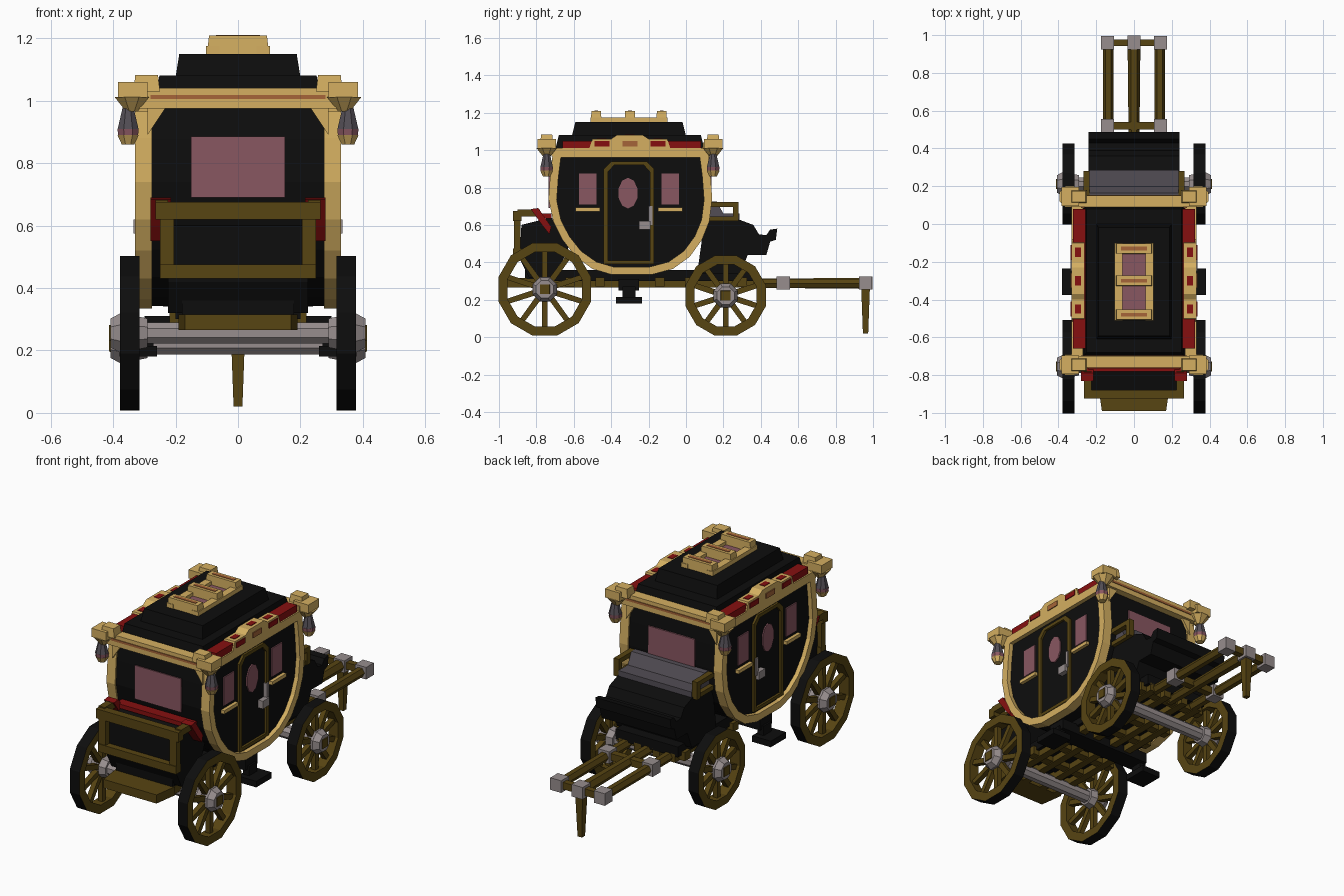
import bpy, bmesh, math
from mathutils import Vector

if "Cube" in bpy.data.objects:
    bpy.data.objects.remove(bpy.data.objects["Cube"])


def material(name, rgb):
    m = bpy.data.materials.new(name)
    m.diffuse_color = (*rgb, 1)
    m.use_nodes = True
    m.node_tree.nodes["Principled BSDF"].inputs["Base Color"].default_value = m.diffuse_color
    return m


GOLD = material("gold", (0.66, 0.43, 0.12))
BROWN = material("dark_wood", (0.095, 0.058, 0.006))
BLACK = material("black_lacquer", (0.004, 0.004, 0.004))
PINK = material("rose_glass", (0.25, 0.095, 0.12))
GREY = material("pale_metal", (0.31, 0.27, 0.27))
SEAT = material("dark_upholstery", (0.085, 0.075, 0.09))
RED = material("red_paint", (0.24, 0.005, 0.005))
RUST = material("copper_trim", (0.38, 0.13, 0.04))


def finish(name, bm, mats, mirror=False):
    bmesh.ops.recalc_face_normals(bm, faces=bm.faces)
    me = bpy.data.meshes.new(name)
    bm.to_mesh(me)
    bm.free()
    for m in mats if isinstance(mats, list) else [mats]:
        me.materials.append(m)
    ob = bpy.data.objects.new(name, me)
    bpy.context.collection.objects.link(ob)
    if mirror:
        ob.modifiers.new("Mirror", 'MIRROR').use_mirror_merge = False
    return ob


def place(axis, t, p):
    q = list(p)
    q.insert("xyz".index(axis), t)
    return q


def prism(name, pts, axis, a, b, mat, mirror=False, scale=1):
    """Extrude a profile along an axis, optionally scaling the far end."""
    bm = bmesh.new()
    cx, cy = [(min(c) + max(c)) / 2 for c in zip(*pts)]
    end = [(cx + (u - cx) * scale, cy + (v - cy) * scale) for u, v in pts]
    lo = [bm.verts.new(place(axis, a, p)) for p in pts]
    hi = [bm.verts.new(place(axis, b, p)) for p in end]
    bm.faces.new(lo)
    bm.faces.new(hi)
    for i in range(len(pts)):
        bm.faces.new((lo[i - 1], lo[i], hi[i], hi[i - 1]))
    return finish(name, bm, mat, mirror)


def box(name, x, y, z, mat, mirror=False, scale=1):
    pts = [(x[0], y[0]), (x[1], y[0]), (x[1], y[1]), (x[0], y[1])]
    return prism(name, pts, 'z', z[0], z[1], mat, mirror, scale)


def ring(name, outer, inner, axis, a, b, mats, mirror=False):
    """Frame between two matching outlines; the outer wall takes the last material."""
    bm = bmesh.new()
    loops = [[bm.verts.new(place(axis, t, p)) for p in pts]
             for pts, t in ((outer, a), (outer, b), (inner, b), (inner, a))]
    for k in range(4):
        p, q = loops[k], loops[(k + 1) % 4]
        for i in range(len(outer)):
            f = bm.faces.new((p[i - 1], p[i], q[i], q[i - 1]))
            if k == 0 and isinstance(mats, list):
                f.material_index = 1
    return finish(name, bm, mats, mirror)


def rod(name, p, q, r0, r1, mat, sides=8, mirror=False):
    p, q = Vector(p), Vector(q)
    bm = bmesh.new()
    bmesh.ops.create_cone(bm, cap_ends=True, segments=sides, radius1=r0, radius2=r1, depth=(q - p).length)
    rot = (q - p).to_track_quat('Z', 'Y').to_matrix()
    turn = math.pi / sides
    for v in bm.verts:
        x, y, z = v.co
        v.co = (p + q) / 2 + rot @ Vector((x * math.cos(turn) - y * math.sin(turn),
                                           x * math.sin(turn) + y * math.cos(turn), z))
    return finish(name, bm, mat, mirror)


def scaled(pts, c, su, sv):
    return [(c[0] + (u - c[0]) * su, c[1] + (v - c[1]) * sv) for u, v in pts]


# Cabin body and the gold hoops along its side edges
outline = [(-0.71, 1.0), (-0.725, 0.88), (-0.735, 0.74), (-0.71, 0.62), (-0.66, 0.52), (-0.59, 0.43),
           (-0.50, 0.365), (-0.40, 0.335), (-0.18, 0.335), (-0.07, 0.365), (0.02, 0.43), (0.085, 0.52),
           (0.125, 0.62), (0.14, 0.74), (0.13, 0.88), (0.115, 1.0)]
mid = (-0.297, 0.68)
prism("cabin_body", scaled(outline, mid, 0.98, 0.98), 'x', -0.305, 0.305, BLACK)
ring("side_hoop", outline, scaled(outline, mid, 0.9, 0.88), 'x', 0.275, 0.33, GOLD, True)
for y in (-0.735, 0.125):
    prism("corner_bracket", [(0.29, 0.98), (0.29, 0.89), (0.23, 0.98)], 'y', y - 0.005, y + 0.01, GOLD, True)

# Side windows with sills
for y in (-0.525, -0.085):
    box("side_window", (0.304, 0.312), (y - 0.047, y + 0.047), (0.71, 0.875), PINK, True)
    box("window_sill", (0.30, 0.325), (y - 0.065, y + 0.065), (0.672, 0.692), GOLD, True)
# Door with arched frame, oval window and handle
door = [(-0.44, 0.39), (-0.44, 0.90), (-0.40, 0.94), (-0.21, 0.94), (-0.17, 0.90), (-0.17, 0.39)]
ring("door_frame", door, scaled(door, (-0.305, 0.66), 0.83, 0.93), 'x', 0.30, 0.318, BROWN, True)
oval = [(-0.31 + 0.053 * math.cos(a), 0.77 + 0.082 * math.sin(a))
        for a in [math.tau * (i + 0.5) / 10 for i in range(10)]]
prism("door_window", oval, 'x', 0.304, 0.312, PINK, True)
box("door_handle", (0.305, 0.335), (-0.25, -0.19), (0.575, 0.62), GREY, True)
box("door_handle_stem", (0.305, 0.325), (-0.20, -0.18), (0.60, 0.70), GREY, True)

# End windows
box("rear_window", (-0.15, 0.15), (-0.735, -0.727), (0.69, 0.885), PINK)
box("front_window", (-0.15, 0.15), (0.127, 0.135), (0.72, 0.885), PINK)

# Cornice and stepped roof
for name, y in (("rear_cornice", -0.73), ("front_cornice", 0.12)):
    box(name, (-0.33, 0.33), (y - 0.03, y + 0.03), (0.975, 1.04), GOLD)
    box("copper_strip", (-0.28, 0.28), (y - 0.034, y + 0.034), (1.005, 1.018), RUST)
box("side_cornice", (0.27, 0.33), (-0.72, 0.12), (0.965, 1.01), GOLD, True)
box("red_roof_edge", (0.24, 0.322), (-0.66, 0.08), (1.0, 1.05), RED, True)
box("roof_lower", (-0.265, 0.265), (-0.70, 0.10), (1.0, 1.08), BLACK, scale=0.95)
box("roof_upper", (-0.20, 0.20), (-0.61, 0.0), (1.075, 1.15), BLACK, scale=0.94)

# Carved side crests with painted panels
crest = [(-0.52, 1.0), (-0.50, 1.06), (-0.40, 1.06), (-0.37, 1.08), (-0.23, 1.08), (-0.20, 1.06),
         (-0.10, 1.06), (-0.08, 1.0)]
prism("side_crest", crest, 'x', 0.262, 0.33, GOLD, True)
for i, y in enumerate((-0.45, -0.30, -0.15)):
    top = 1.082 if i == 1 else 1.062
    box("crest_panel", (0.328, 0.335), (y - 0.04, y + 0.04), (1.02, 1.05), RUST if i == 1 else RED, True)
    box("crest_top_panel", (0.28, 0.312), (y - 0.025, y + 0.025), (top - 0.005, top + 0.001), RED, True)

# Roof lantern with two glazed openings
box("skylight_glass", (-0.08, 0.08), (-0.48, -0.13), (1.145, 1.155), PINK)
box("skylight_rail", (0.06, 0.102), (-0.51, -0.10), (1.14, 1.175), GOLD, True)
for y in (-0.48, -0.30, -0.13):
    box("skylight_bar", (-0.1, 0.1), (y - 0.028, y + 0.028), (1.14, 1.208), GOLD, scale=0.93)
    box("skylight_bar_stripe", (-0.07, 0.07), (y - 0.010, y + 0.010), (1.204, 1.211), RUST)

# Corner finials and hanging lamps
for y in (-0.745, 0.145):
    box("corner_finial", (0.29, 0.385), (y - 0.05, y + 0.05), (1.01, 1.06), GOLD, True)
    rod("finial_base", (0.34, y, 0.965), (0.34, y, 1.012), 0.02, 0.06, GOLD, 8, True)
    box("finial_cap", (0.25, 0.335), (y - 0.035, y + 0.035), (1.03, 1.083), GOLD, True, 0.85)
    rod("lamp_hood", (0.352, y, 0.91), (0.352, y, 0.99), 0.036, 0.016, SEAT, 8, True)
    rod("lamp_glass", (0.352, y, 0.885), (0.352, y, 0.91), 0.034, 0.037, PINK, 8, True)
    rod("lamp_base", (0.352, y, 0.86), (0.352, y, 0.89), 0.022, 0.037, GOLD, 8, True)

# Wheels, spokes, hubs and axles
for label, y, r in (("rear", -0.755, 0.256), ("front", 0.212, 0.222)):
    circ = [(y + r * math.cos(a), r + r * math.sin(a))
            for a in [math.tau * (i + 0.5) / 12 for i in range(12)]]
    k = 1 - 0.05 / r
    ring(label + "_wheel_rim", circ, scaled(circ, (y, r), k, k), 'x', 0.315, 0.378, [BROWN, BLACK], True)
    for i in range(10):
        a = math.tau * (i + 0.5) / 10
        d = Vector((0, math.cos(a), math.sin(a)))
        c = Vector((0.345, y, r))
        rod(label + "_spoke", c + d * 0.04, c + d * (r - 0.035), 0.022, 0.02, BROWN, 4, True)
    rod(label + "_hub", (0.29, y, r), (0.375, y, r), 0.05, 0.07, GREY, 8, True)
    rod(label + "_hub_nose", (0.374, y, r), (0.408, y, r), 0.07, 0.05, GREY, 8, True)
    rod(label + "_hub_cap", (0.40, y, r), (0.413, y, r), 0.04, 0.036, BROWN, 4, True)
    rod(label + "_axle", (-0.32, y, r), (0.32, y, r), 0.037, 0.037, GREY, 8)

# Undercarriage beams and side steps
box("chassis_plate", (-0.2, 0.2), (-0.72, 0.36), (0.30, 0.36), BLACK)
for x in (0.06, 0.16):
    box("chassis_beam", (x - 0.022, x + 0.022), (-0.86, 0.36), (0.265, 0.312), BROWN, True)
for y in (-0.62, -0.46, -0.14, 0.02, 0.30):
    box("chassis_crossbar", (-0.22, 0.22), (y - 0.025, y + 0.025), (0.27, 0.32), BROWN)
box("step_beam", (-0.30, 0.30), (-0.36, -0.25), (0.25, 0.31), BLACK)
box("step_hanger", (0.27, 0.31), (-0.34, -0.27), (0.19, 0.27), BLACK, True)
box("step_tread", (0.26, 0.38), (-0.375, -0.235), (0.18, 0.215), BLACK, True)

# Rear trunk, rack, fenders and footboard
trunk = [(-0.70, 0.32), (-0.84, 0.32), (-0.89, 0.42), (-0.88, 0.60), (-0.72, 0.64), (-0.62, 0.50)]
prism("rear_trunk", trunk, 'x', -0.225, 0.225, BLACK)
box("rack_top_rail", (-0.265, 0.265), (-0.925, -0.88), (0.62, 0.675), BROWN)
box("rack_low_rail", (-0.25, 0.25), (-0.925, -0.88), (0.43, 0.475), BROWN)
box("rack_post", (0.205, 0.25), (-0.92, -0.885), (0.43, 0.65), BROWN, True)
box("rack_arm", (0.225, 0.265), (-0.90, -0.78), (0.645, 0.682), BROWN, True)
fender = [(-0.83, 0.685), (-0.79, 0.69), (-0.72, 0.59), (-0.73, 0.55), (-0.77, 0.60)]
prism("red_fender", fender, 'x', 0.215, 0.28, RED, True)
box("red_rear_sill", (-0.24, 0.24), (-0.78, -0.72), (0.635, 0.66), RED)
foot = [(-0.19, -0.85), (-0.17, -0.99), (0.17, -0.99), (0.19, -0.85)]
prism("rear_footboard", foot, 'z', 0.265, 0.315, BROWN)
box("rear_footboard_bracket", (-0.18, 0.18), (-0.86, -0.80), (0.30, 0.38), BLACK)

# Driver's box, seat and arm rails
bench = [(0.06, 0.34), (0.29, 0.34), (0.33, 0.44), (0.43, 0.44), (0.45, 0.51), (0.48, 0.52), (0.488, 0.58),
         (0.45, 0.575), (0.43, 0.545), (0.39, 0.55), (0.36, 0.60), (0.28, 0.63), (0.10, 0.63)]
prism("driver_box", bench, 'x', -0.24, 0.24, BLACK)
box("seat_cushion", (-0.235, 0.235), (0.12, 0.285), (0.62, 0.66), SEAT)
back = [(0.12, 0.65), (0.205, 0.65), (0.165, 0.725), (0.12, 0.725)]
prism("seat_back", back, 'x', -0.235, 0.235, SEAT)
box("seat_arm_rail", (0.235, 0.268), (0.12, 0.28), (0.695, 0.722), BROWN, True)
box("seat_arm_post", (0.235, 0.268), (0.25, 0.28), (0.62, 0.70), BROWN, True)
box("seat_side_rail", (0.235, 0.262), (0.12, 0.28), (0.62, 0.645), BROWN, True)

# Draught shafts with metal joints and a prop leg
for y, thick in ((0.52, 0.02), (0.96, 0.018)):
    box("shaft_crossbar", (-0.14, 0.14), (y - thick, y + thick), (0.27, 0.31), BROWN)
    box("shaft_joint", (0.105, 0.175), (y - 0.035, y + 0.035), (0.255, 0.325), GREY, True)
box("pole_joint", (-0.035, 0.035), (0.925, 0.998), (0.255, 0.325), GREY)
rod("side_shaft", (0.137, 0.34, 0.288), (0.137, 0.95, 0.288), 0.028, 0.028, BROWN, 6, True)
rod("centre_pole", (0, 0.30, 0.288), (0, 0.95, 0.288), 0.027, 0.034, BROWN, 6)
rod("prop_leg", (0, 0.96, 0.02), (0, 0.96, 0.27), 0.02, 0.033, BROWN, 4)
